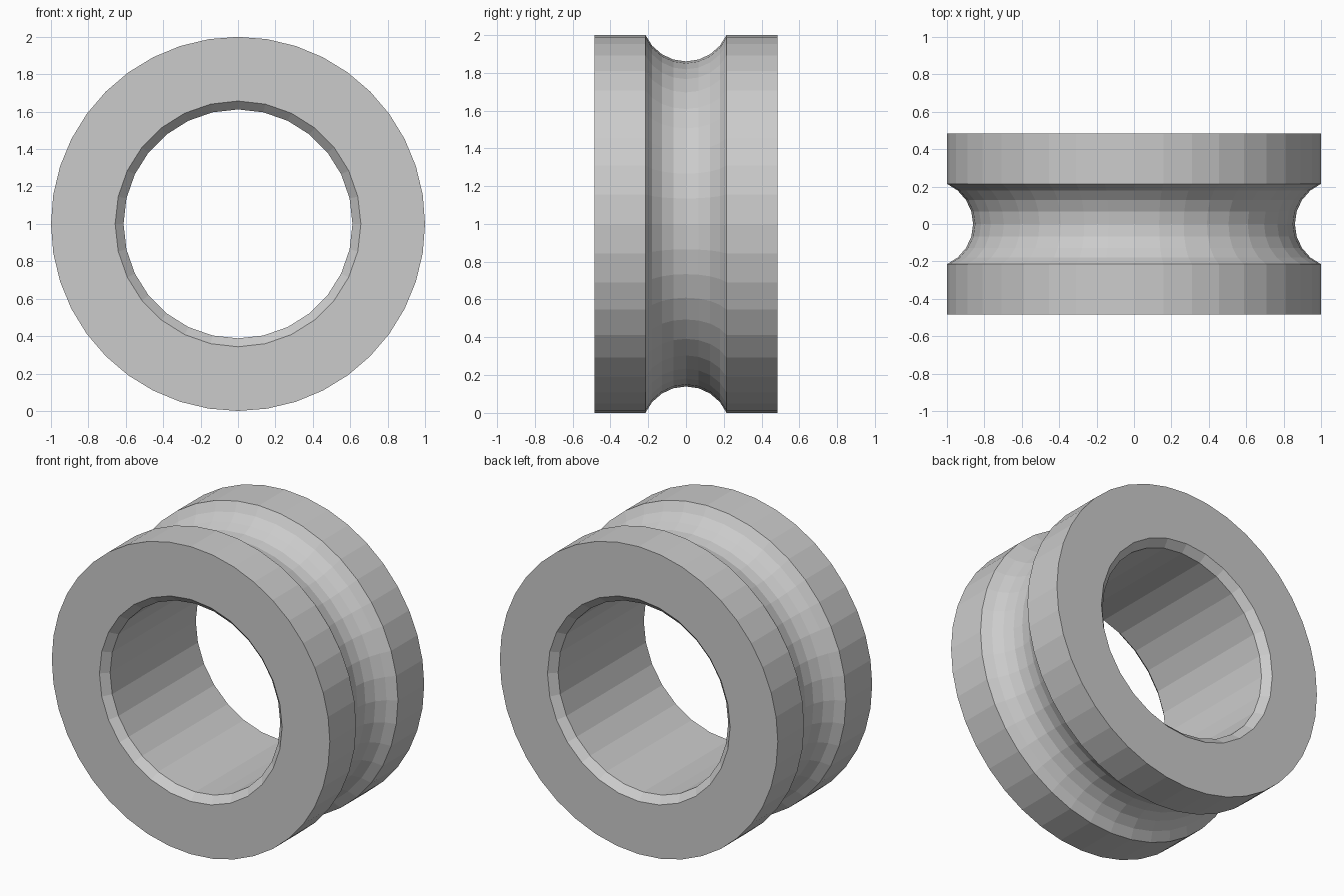
import bpy, bmesh, math

cube = bpy.data.objects.get("Cube")
if cube:
    bpy.data.objects.remove(cube)

HALF = 0.485          # half the width along y
OUTER, BORE = 1.0, 0.612
CHAMFER = 0.045
GROOVE_HALF, GROOVE_FLOOR = 0.215, 0.86

grey = bpy.data.materials.new("light grey")
grey.use_nodes = True
color = (0.6, 0.6, 0.6, 1)
grey.diffuse_color = color
grey.node_tree.nodes["Principled BSDF"].inputs["Base Color"].default_value = color


def lathe(bm, profile, sides):
    """Spin a (radius, y) profile around the ring axis."""
    rings = []
    for r, y in profile:
        angles = [math.tau * i / sides for i in range(sides)]
        rings.append([bm.verts.new((r * math.sin(a), y, 1 + r * math.cos(a))) for a in angles])
    for a, b in zip(rings, rings[1:]):
        for i in range(sides):
            j = (i + 1) % sides
            bm.faces.new((a[i], a[j], b[j], b[i]))


# Outer rim with a circular groove
depth = OUTER - GROOVE_FLOOR
radius = (GROOVE_HALF ** 2 + depth ** 2) / (2 * depth)
sweep = math.asin(GROOVE_HALF / radius)
steps = 8
outer = [(OUTER, -HALF)]
for i in range(steps + 1):
    a = sweep * (2 * i / steps - 1)
    outer.append((GROOVE_FLOOR + radius * (1 - math.cos(a)), radius * math.sin(a)))
outer.append((OUTER, HALF))

# Bore with a chamfer at each end
inner = [(BORE + CHAMFER, -HALF), (BORE, CHAMFER - HALF),
         (BORE, HALF - CHAMFER), (BORE + CHAMFER, HALF)]

bm = bmesh.new()
lathe(bm, outer, 40)
lathe(bm, inner, 28)

# Flat end faces between rim and bore
for side in (-1, 1):
    edges = [e for e in bm.edges if e.is_boundary and e.verts[0].co.y * side > 0]
    bmesh.ops.triangle_fill(bm, edges=edges, use_beauty=True, normal=(0, side, 0))
bmesh.ops.recalc_face_normals(bm, faces=bm.faces[:])

mesh = bpy.data.meshes.new("grooved_ring")
bm.to_mesh(mesh)
bm.free()
mesh.materials.append(grey)
ring = bpy.data.objects.new("grooved_ring", mesh)
bpy.context.collection.objects.link(ring)
